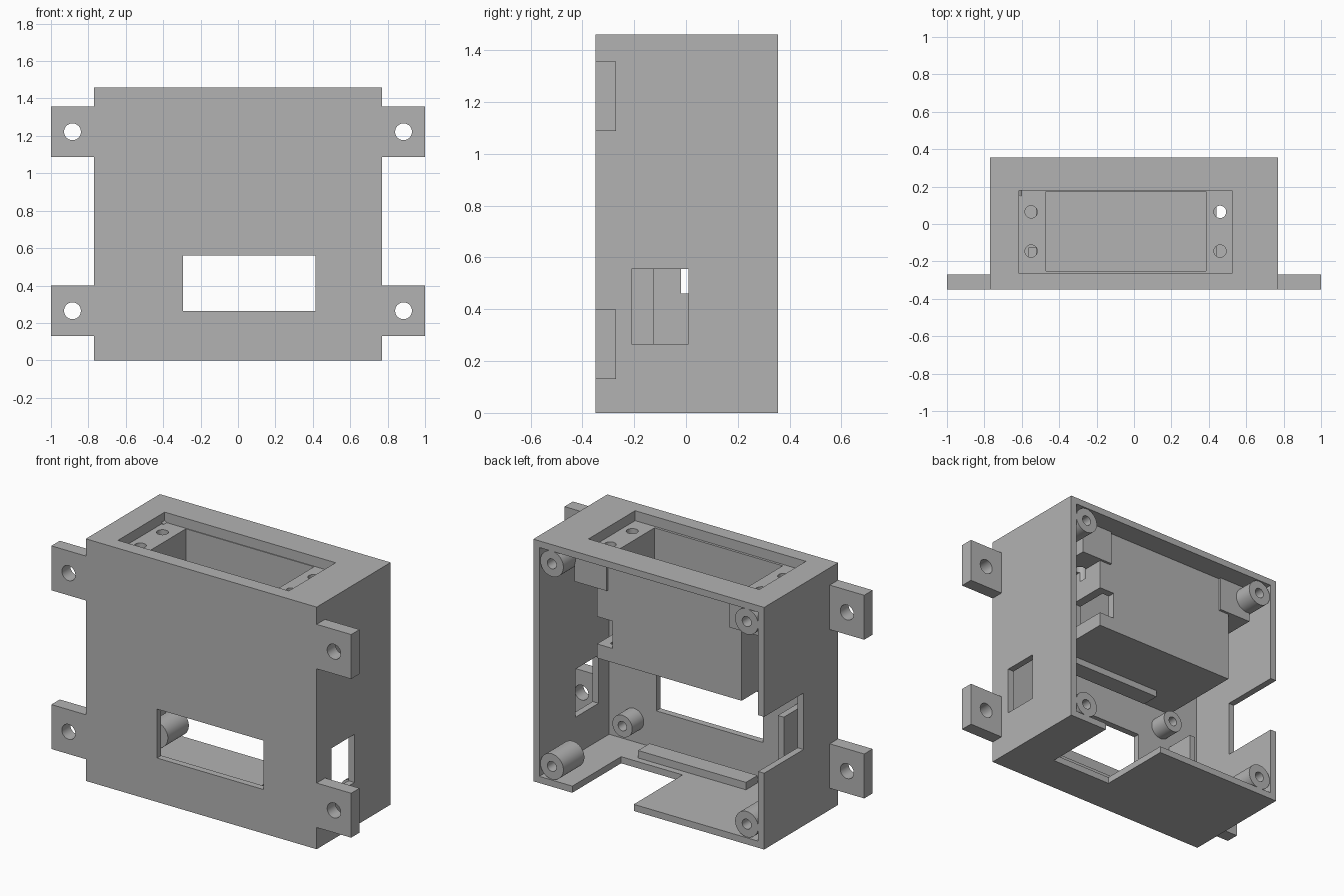
import bpy, math
from mathutils import Matrix

cube = bpy.data.objects.get("Cube")
if cube:
    bpy.data.objects.remove(cube, do_unlink=True)

grey = bpy.data.materials.new("plain_grey")
grey.use_nodes = True
grey.diffuse_color = (0.45, 0.45, 0.45, 1)
grey.node_tree.nodes["Principled BSDF"].inputs["Base Color"].default_value = (0.45, 0.45, 0.45, 1)

import bmesh


def finish(name, bm):
    mesh = bpy.data.meshes.new(name)
    bm.to_mesh(mesh)
    bm.free()
    mesh.materials.append(grey)
    obj = bpy.data.objects.new(name, mesh)
    bpy.context.collection.objects.link(obj)
    return obj


def box(name, x, y, z):
    """Box from its (low, high) range on each axis."""
    bm = bmesh.new()
    bmesh.ops.create_cube(bm, size=1)
    for v in bm.verts:
        v.co = [(a + b) / 2 + c * (b - a) for c, (a, b) in zip(v.co, (x, y, z))]
    return finish(name, bm)


def rod(name, axis, centre, radius, low, high):
    """Cylinder along Y or Z; centre gives the other two coordinates."""
    bm = bmesh.new()
    bmesh.ops.create_cone(bm, cap_ends=True, segments=40, radius1=radius,
                          radius2=radius, depth=high - low)
    mid = (low + high) / 2
    if axis == "Y":
        bm.transform(Matrix.Translation((centre[0], mid, centre[1])) @ Matrix.Rotation(math.pi / 2, 4, "X"))
    else:
        bm.transform(Matrix.Translation((centre[0], centre[1], mid)))
    return finish(name, bm)


def cut(obj, cutters):
    """Subtract the cutters and keep the result as a plain mesh."""
    for c in cutters:
        c.hide_render = True
        mod = obj.modifiers.new("cut", "BOOLEAN")
        mod.operation = "DIFFERENCE"
        mod.solver = "EXACT"
        mod.object = c
    graph = bpy.context.evaluated_depsgraph_get()
    mesh = bpy.data.meshes.new_from_object(obj.evaluated_get(graph))
    obj.modifiers.clear()
    obj.data = mesh


parts, cutters = [], []


def cutter(obj):
    cutters.append(obj)
    return obj


W, FRONT, BACK, TOP, T = 0.77, -0.35, 0.355, 1.46, 0.04

# Cutters shared by the top, pocket and flange blocks
recess = cutter(box("recess_cutter", (-0.615, 0.525), (-0.265, 0.18), (1.4, 1.6)))
pocket = cutter(box("pocket_cutter", (-0.47, 0.385), (-0.25, 0.175), (0.83, 1.6)))
screws = [cutter(rod("screw_cutter", "Z", (x, y), 0.033, 1.15, 1.6))
          for x in (-0.55, 0.46) for y in (-0.145, 0.065)]

# Open-backed case with window, side openings and floor notch
case = box("case", (-W, W), (FRONT, BACK), (0, TOP))
cut(case, [
    cutter(box("inside_cutter", (-W + T, W - T), (FRONT + T, 0.6), (T, TOP - T))),
    cutter(box("window_cutter", (-0.295, 0.415), (-0.5, -0.25), (0.265, 0.56))),
    cutter(box("left_opening_cutter", (0.65, 0.9), (-0.21, 0.01), (0.265, 0.555))),
    cutter(box("right_notch_cutter", (-0.9, -0.65), (-0.02, 0.6), (0.46, 0.8))),
    cutter(box("floor_notch_cutter", (0.1, 0.51), (-0.11, 0.6), (-0.1, 0.1))),
    recess])
parts.append(case)

# Deep pocket hanging from the top, with a cable slot at one end
holder = box("pocket_body", (-0.525, 0.44), (-0.32, 0.22), (0.78, 1.43))
slot = cutter(box("cable_slot_cutter", (0.337, 0.6), (-0.02, 0.4), (0.865, 1.03)))
cut(holder, [recess, pocket, slot] + screws)
parts.append(holder)

# Flange blocks with screw holes at both ends of the pocket
for side, x in (("left", (0.365, 0.58)), ("right", (-0.67, -0.455))):
    block = box(side + "_flange_block", x, (-0.32, 0.235), (1.21, 1.425))
    cut(block, [recess, pocket] + screws)
    parts.append(block)

# Mounting tabs and corner posts
for side, s in (("left", 1), ("right", -1)):
    for level, z, post_z in (("lower", 0.265, 0.119), ("upper", 1.222, 1.341)):
        tab = box(f"{side}_{level}_tab", sorted((s * W, s)), (FRONT, -0.27), (z - 0.134, z + 0.134))
        cut(tab, [cutter(rod("tab_hole_cutter", "Y", (s * 0.885, z), 0.045, -0.5, 0))])
        post = rod(f"{side}_{level}_post", "Y", (s * 0.65, post_z), 0.077, 0.15, 0.35)
        cut(post, [cutter(rod("post_hole_cutter", "Y", (s * 0.65, post_z), 0.03, 0.18, 0.5))])
        parts += [tab, post]

# Two short posts set diagonally around the window
for name, x, z in (("low", 0.565, 0.175), ("high", -0.46, 0.66)):
    post = rod(name + "_window_post", "Y", (x, z), 0.066, -0.32, -0.2)
    cut(post, [cutter(rod("post_hole_cutter", "Y", (x, z), 0.028, -0.29, 0))])
    parts.append(post)

# Rails above and below the window, and an upright rib beside it
for name, z in (("lower_rail", (0.035, 0.085)), ("upper_rail", (0.74, 0.785))):
    parts.append(box(name, (-0.295, 0.425), (-0.26, -0.15), z))
parts.append(box("upright_rib", (-0.565, -0.525), (-0.32, -0.125), (0.03, 0.56)))

for c in cutters:
    bpy.data.objects.remove(c, do_unlink=True)

bpy.ops.object.select_all(action="DESELECT")
for p in parts:
    p.select_set(True)
bpy.context.view_layer.objects.active = case
bpy.ops.object.shade_smooth_by_angle(angle=math.radians(30))
